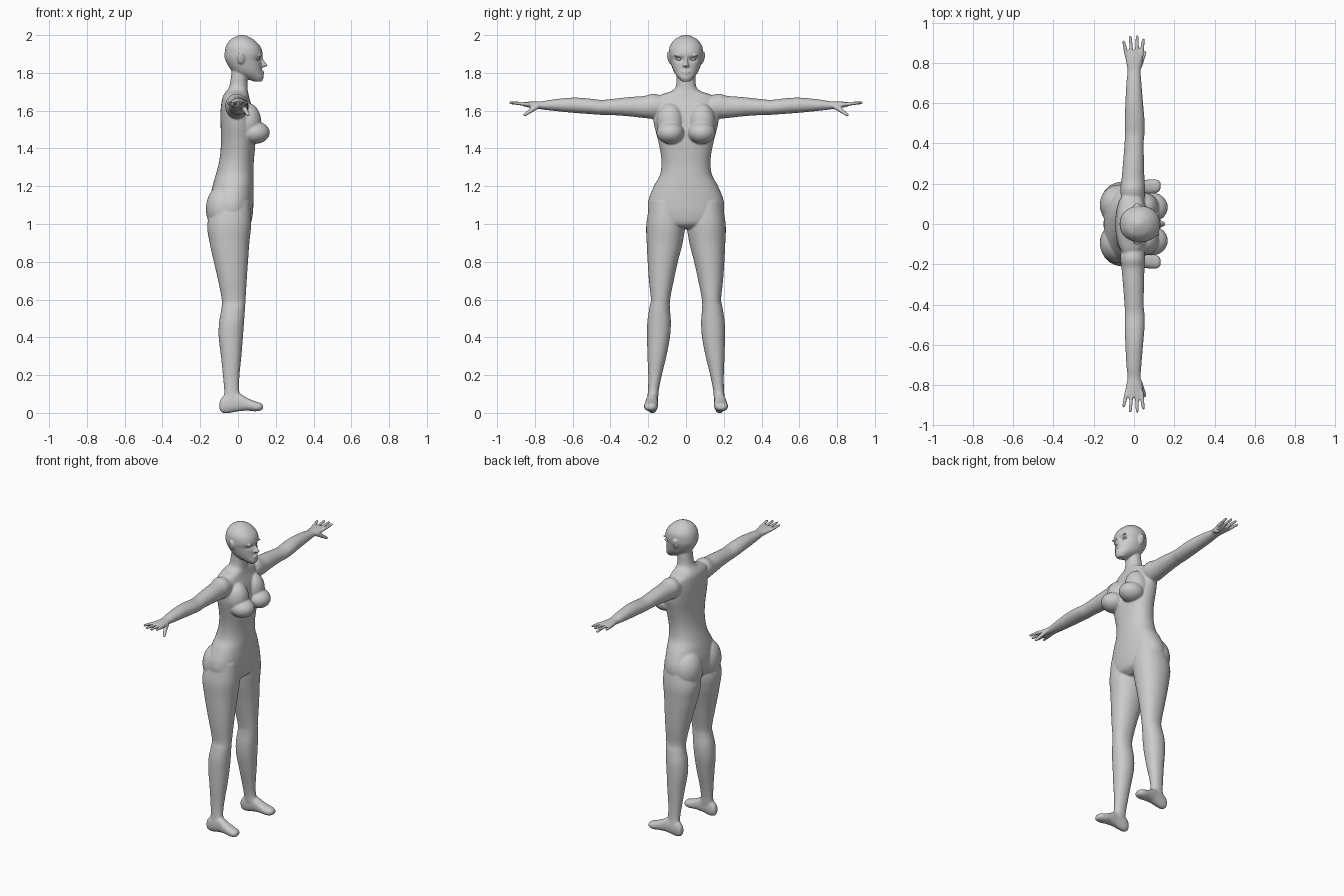
import bpy, bmesh, math
from mathutils import Matrix, Vector

bm = bmesh.new()


def spline(rows, sub=5):
    """Catmull-Rom through the station rows."""
    out = []
    for i in range(len(rows) - 1):
        a, b, c, d = (rows[max(i - 1, 0)], rows[i], rows[i + 1], rows[min(i + 2, len(rows) - 1)])
        for k in range(sub):
            t = k / sub
            out.append([q + .5 * t * ((r - p) + t * (2 * p - 5 * q + 4 * r - s + t * (3 * (q - r) + s - p)))
                        for p, q, r, s in zip(a, b, c, d)])
    return out + [rows[-1]]


def loft(axis, rows, side=1, n=40, power=2.0):
    """Skin oval sections: position, then min/max of the two other axes."""
    rings = []
    for w, u0, u1, v0, v1 in spline(rows):
        ring = []
        for k in range(n):
            a = 2 * math.pi * k / n
            c, s = math.cos(a), math.sin(a)
            u = (u0 + u1) / 2 + (u1 - u0) / 2 * math.copysign(abs(c) ** (2 / power), c)
            v = (v0 + v1) / 2 + (v1 - v0) / 2 * math.copysign(abs(s) ** (2 / power), s)
            x, y, z = {'x': (w, u, v), 'y': (u, w, v), 'z': (u, v, w)}[axis]
            ring.append(bm.verts.new((x, y * side, z)))
        rings.append(ring)
    for r0, r1 in zip(rings, rings[1:]):
        for k in range(n):
            bm.faces.new((r0[k], r0[(k + 1) % n], r1[(k + 1) % n], r1[k]))
    bm.faces.new(rings[0])
    bm.faces.new(rings[-1])
    return [v for r in rings for v in r]


def sym(rows):
    return [(z, x0, x1, -h, h) for z, x0, x1, h in rows]


def blob(target, c, r, rot=None):
    m = Matrix.Translation(c) @ (rot or Matrix()) @ Matrix.Diagonal((*r, 1))
    bmesh.ops.create_uvsphere(target, u_segments=32, v_segments=20, radius=1, matrix=m)


def finger(p, q, r0, r1):
    p, q = Vector(p), Vector(q)
    d = q - p
    m = Matrix.Translation((p + q) / 2) @ d.to_track_quat('Z', 'Y').to_matrix().to_4x4()
    bmesh.ops.create_cone(bm, cap_ends=True, segments=16, radius1=r0, radius2=r1, depth=d.length, matrix=m)
    blob(bm, q, (r1, r1, r1))


# Torso and neck
loft('z', sym([
    (.975, -.05, .03, .04), (1.0, -.11, .065, .14), (1.05, -.145, .078, .195), (1.12, -.15, .082, .2),
    (1.2, -.135, .083, .17), (1.26, -.118, .083, .138), (1.32, -.102, .083, .13), (1.38, -.093, .088, .135),
    (1.45, -.09, .093, .15), (1.53, -.092, .09, .17), (1.6, -.092, .08, .175), (1.66, -.085, .062, .165),
    (1.685, -.075, .056, .13), (1.705, -.06, .052, .075), (1.73, -.046, .05, .054),
    (1.78, -.037, .05, .05), (1.85, -.03, .055, .048)]), power=2.2)

# Head, with hollows pressed in around the eyes
head = loft('z', sym([
    (1.754, .085, .125, .022), (1.775, .03, .136, .042), (1.8, -.02, .13, .061), (1.83, -.047, .126, .074),
    (1.87, -.068, .125, .085), (1.9, -.071, .131, .09), (1.94, -.064, .118, .086),
    (1.975, -.042, .085, .062), (1.993, -.01, .053, .032), (2.002, .012, .03, .006)]), n=96, power=2.15)
for v in head:
    if v.co.x > .05:
        d = ((abs(v.co.y) - .036) / .022) ** 2 + ((v.co.z - 1.872) / .011) ** 2
        v.co.x -= .014 * math.exp(-d)

# Nose and lips
loft('z', sym([(1.829, .1, .132, .011), (1.838, .1, .157, .017), (1.852, .1, .148, .011),
               (1.875, .1, .134, .008), (1.892, .1, .13, .009)]))
blob(bm, (.125, 0, 1.805), (.015, .024, .006))
blob(bm, (.124, 0, 1.794), (.015, .02, .006))

for s in (1, -1):
    # Ears and brows
    blob(bm, (.015, s * .092, 1.879), (.019, .007, .033), Matrix.Rotation(-s * .25, 4, 'X'))
    blob(bm, (.112, s * .04, 1.891), (.013, .027, .005), Matrix.Rotation(-s * .5, 4, 'Z'))
    # Breasts and buttocks
    blob(bm, (.088, s * .083, 1.484), (.08, .073, .06))
    blob(bm, (.05, s * .083, 1.54), (.073, .073, .1))
    blob(bm, (-.08, s * .095, 1.08), (.09, .1, .125))
    # Leg
    loft('z', [
        (1.12, -.13, .065, .02, .19), (1.0, -.162, .07, .005, .21), (.9, -.15, .06, .018, .208),
        (.8, -.128, .053, .043, .203), (.7, -.105, .046, .065, .196), (.6, -.086, .04, .084, .186),
        (.55, -.088, .037, .085, .195), (.48, -.1, .032, .08, .205), (.4, -.102, .026, .085, .206),
        (.3, -.09, .018, .104, .204), (.2, -.08, .008, .128, .2), (.12, -.073, .006, .144, .201),
        (.07, -.076, .02, .148, .206), (.03, -.075, .02, .155, .2)], s, power=2.15)
    # Foot
    loft('x', [
        (-.099, .17, .185, .03, .05), (-.09, .158, .2, .006, .075), (-.06, .15, .206, -.002, .1),
        (0, .15, .21, .008, .105), (.05, .148, .218, .012, .078), (.09, .15, .222, .008, .062),
        (.12, .158, .218, .013, .052), (.132, .175, .205, .022, .042)], s, power=2.3)
    # Arm and palm
    loft('y', [
        (.1, -.06, .05, 1.57, 1.67), (.17, -.068, .055, 1.558, 1.69), (.22, -.062, .052, 1.561, 1.678),
        (.3, -.055, .05, 1.57, 1.672), (.4, -.047, .048, 1.577, 1.661), (.45, -.046, .052, 1.578, 1.657),
        (.52, -.046, .052, 1.583, 1.665), (.6, -.043, .045, 1.589, 1.669), (.7, -.038, .037, 1.599, 1.66),
        (.76, -.032, .033, 1.606, 1.65), (.8, -.039, .04, 1.612, 1.649), (.84, -.046, .046, 1.618, 1.647),
        (.86, -.044, .044, 1.623, 1.645)], s)
    # Fingers and thumb
    for bx, tx, ty in ((-.036, -.051, .905), (-.012, -.018, .928), (.013, .016, .93), (.037, .046, .915)):
        finger((bx, s * .835, 1.633), (tx, s * ty, 1.642), .011, .008)
    finger((.025, s * .785, 1.626), (.054, s * .852, 1.579), .016, .009)

# Fuse all the parts into one smooth skin
bmesh.ops.recalc_face_normals(bm, faces=bm.faces)
mesh = bpy.data.meshes.new("body")
bm.to_mesh(mesh)
bm.free()
body = bpy.data.objects.new("body", mesh)
bpy.context.collection.objects.link(body)
remesh = body.modifiers.new("fuse", 'REMESH')
remesh.mode = 'VOXEL'
remesh.voxel_size = .005
remesh.use_smooth_shade = True
smooth = body.modifiers.new("soften", 'SMOOTH')
smooth.factor = .5
smooth.iterations = 5

# Eyes
for s, name in ((1, "left_eye"), (-1, "right_eye")):
    eb = bmesh.new()
    blob(eb, (.1, s * .036, 1.873), (.015, .018, .008), Matrix.Rotation(s * .3, 4, 'Z'))
    for f in eb.faces:
        f.smooth = True
    me = bpy.data.meshes.new(name)
    eb.to_mesh(me)
    eb.free()
    bpy.context.collection.objects.link(bpy.data.objects.new(name, me))
